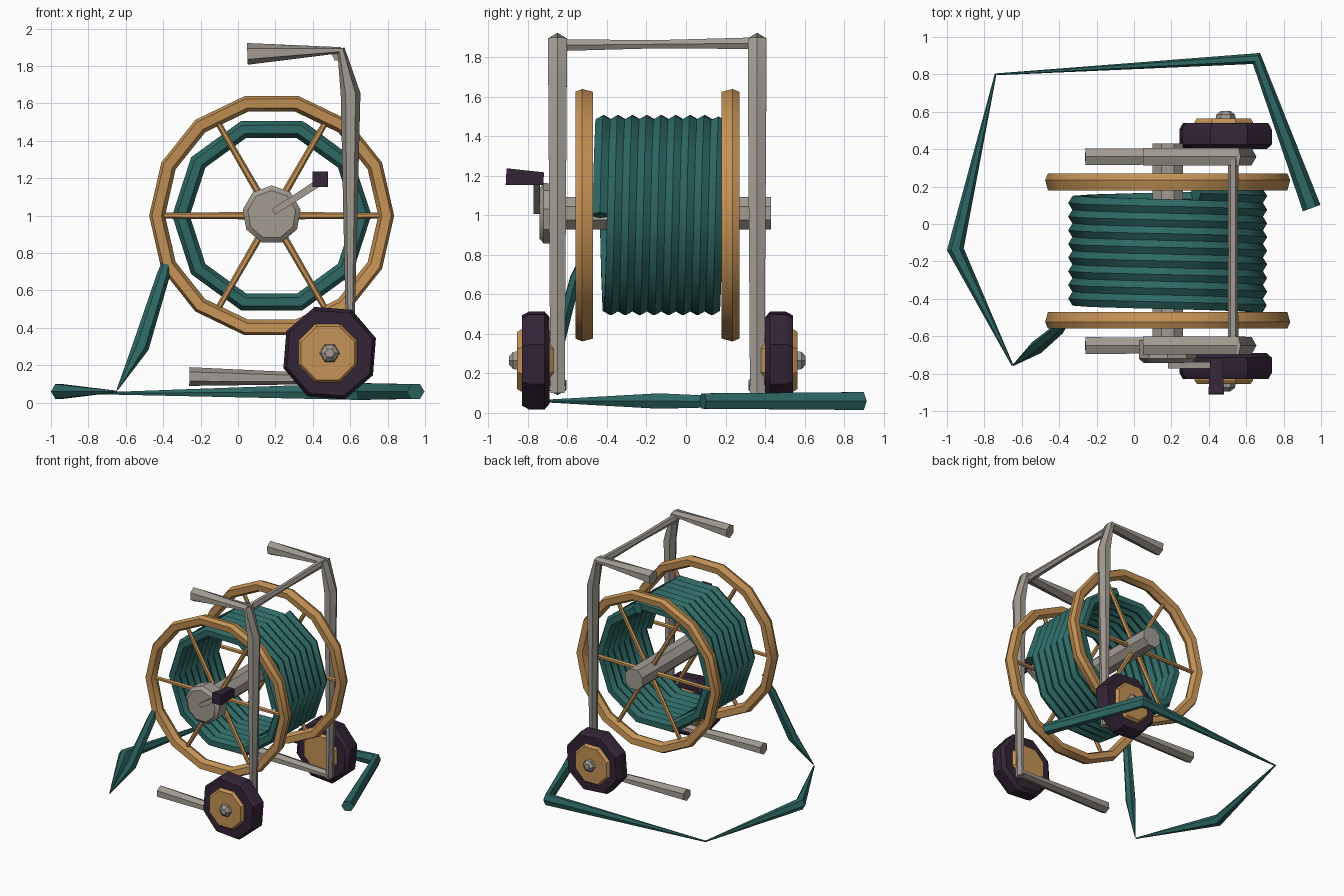
import bpy, bmesh, math
from mathutils import Vector

cube = bpy.data.objects.get("Cube")
if cube:
    bpy.data.objects.remove(cube, do_unlink=True)


def material(name, rgb):
    m = bpy.data.materials.new(name)
    m.use_nodes = True
    m.diffuse_color = (*rgb, 1)
    bsdf = m.node_tree.nodes["Principled BSDF"]
    bsdf.inputs["Base Color"].default_value = (*rgb, 1)
    bsdf.inputs["Roughness"].default_value = 0.7
    return m


TEAL = material("hose teal", (0.027, 0.14, 0.128))
ORANGE = material("warm orange", (0.56, 0.29, 0.092))
GREY = material("frame grey", (0.36, 0.33, 0.29))
DARK = material("dark rubber", (0.034, 0.018, 0.038))

MID = -0.145          # middle plane between the two sides
CX, CZ = 0.18, 1.0    # reel axis
Y, Z = Vector((0, 1, 0)), Vector((0, 0, 1))


def skin(name, rings, mat, loop=False):
    """Join equal rings of points into a surface, capped unless it loops."""
    bm = bmesh.new()
    rows = [[bm.verts.new(p) for p in ring] for ring in rings]
    n = len(rows[0])
    pairs = list(zip(rows, rows[1:])) + ([(rows[-1], rows[0])] if loop else [])
    for a, b in pairs:
        for i in range(n):
            j = (i + 1) % n
            bm.faces.new((a[i], a[j], b[j], b[i]))
    if not loop:
        bm.faces.new(rows[0])
        bm.faces.new(rows[-1])
    bmesh.ops.recalc_face_normals(bm, faces=bm.faces)
    me = bpy.data.meshes.new(name)
    bm.to_mesh(me)
    bm.free()
    me.materials.append(mat)
    ob = bpy.data.objects.new(name, me)
    bpy.context.collection.objects.link(ob)
    bpy.ops.object.select_all(action="DESELECT")
    ob.select_set(True)
    bpy.context.view_layer.objects.active = ob
    bpy.ops.object.shade_smooth_by_angle(angle=math.radians(32))
    return ob


def tube(name, path, radii, mat, ref=Y, sides=6):
    """Tube along a path; each radius is (along ref, across ref)."""
    pts = [Vector(p) for p in path]
    rings = []
    for i, p in enumerate(pts):
        before, after = pts[max(i - 1, 0)], pts[min(i + 1, len(pts) - 1)]
        t = ((p - before).normalized() + (after - p).normalized()).normalized()
        u = (ref - t * ref.dot(t)).normalized()
        v = t.cross(u)
        ru, rv = radii[i]
        angles = [math.tau * (k + 0.5) / sides for k in range(sides)]
        rings.append([p + u * ru * math.cos(a) + v * rv * math.sin(a) for a in angles])
    return skin(name, rings, mat)


def lathe(name, profile, x, z, mat, sides=8, turn=0.0, loop=False):
    """Turn a (radius, y) profile around a line parallel to y."""
    angles = [math.tau * (k + turn) / sides for k in range(sides)]
    rings = [[(x + r * math.cos(a), y, z + r * math.sin(a)) for a in angles]
             for r, y in profile]
    return skin(name, rings, mat, loop)


for side, s in (("front", -1), ("back", 1)):
    # reel rim and spokes
    ry = MID + s * 0.37
    rim = [(0.655, 0.01), (0.64, 0.045), (0.59, 0.04),
           (0.57, 0), (0.59, -0.04), (0.64, -0.045)]
    lathe(side + "_rim", [(r, ry + s * d) for r, d in rim], CX, CZ, ORANGE, 14, loop=True)
    for k in range(6):
        a = math.tau * k / 6
        c, w = math.cos(a), math.sin(a)
        ends = [(CX + r * c, ry, CZ + r * w) for r in (0.06, 0.59)]
        tube(f"{side}_spoke_{k + 1}", ends, [(0.02, 0.02), (0.016, 0.016)], ORANGE)

    # bent frame: handle, post and foot
    fy = MID + s * 0.505
    tube(side + "_handle", [(0.05, fy, 1.865), (0.55, fy, 1.885)],
         [(0.055, 0.058), (0.055, 0.016)], GREY)
    tube(side + "_post",
         [(0.55, fy, 1.895), (0.602, fy, 1.65), (0.6, fy, 0.5), (0.595, fy, 0.1)],
         [(0.055, 0.02), (0.054, 0.053), (0.045, 0.026), (0.042, 0.022)], GREY)
    tube(side + "_foot", [(-0.26, fy, 0.14), (0.6, fy, 0.125)],
         [(0.052, 0.05), (0.046, 0.024)], GREY)

    # wheel with hub and cap
    def out(profile):
        return [(r, MID + s * d) for r, d in profile]
    lathe(side + "_wheel", out([(0.23, 0.545), (0.26, 0.57), (0.26, 0.65), (0.24, 0.685)]),
          0.49, 0.265, DARK, 8, 0.4)
    lathe(side + "_wheel_hub", out([(0.15, 0.525), (0.17, 0.55), (0.17, 0.69), (0.155, 0.71)]),
          0.48, 0.265, ORANGE, 8, 0.5)
    lathe(side + "_wheel_cap", out([(0.055, 0.7), (0.05, 0.73), (0.025, 0.75)]),
          0.49, 0.265, GREY, 6)

# bar joining the two handles
tube("cross_bar", [(0.53, MID - 0.5, 1.86), (0.53, MID, 1.865), (0.53, MID + 0.5, 1.87)],
     [(0.034, 0.028), (0.024, 0.026), (0.034, 0.028)], GREY, Z)

# reel axle, hub and crank
lathe("axle", [(0.088, -0.65), (0.088, 0.43)], CX, CZ + 0.01, GREY, 8, 0.5)
lathe("crank_hub", [(0.155, -0.62), (0.157, -0.72), (0.13, -0.742)], CX, CZ + 0.005, GREY, 9, 0.25)
tube("crank_arm", [(0.19, -0.755, 1.02), (0.43, -0.755, 1.175)],
     [(0.025, 0.024), (0.025, 0.028)], GREY, sides=4)
tube("crank_grip", [(0.44, -0.72, 1.185), (0.44, -0.91, 1.195)],
     [(0.045, 0.045), (0.06, 0.06)], DARK, Z, sides=4)

# wound hose
turns, steps = 8.2, 10
coil = []
for k in range(int(turns * steps) + 1):
    a = math.tau * k / steps
    coil.append((CX + 0.485 * math.cos(a), -0.435 + 0.073 * k / steps, CZ + 0.485 * math.sin(a)))
tube("hose_coil", coil, [(0.044, 0.047)] * len(coil), TEAL)

# loose hose end hanging down and lying on the ground
tube("hose_drop", [(-0.36, -0.5, 0.84), (-0.4, -0.56, 0.68), (-0.52, -0.66, 0.3), (-0.645, -0.755, 0.07)],
     [(0.01, 0.01), (0.03, 0.035), (0.035, 0.045), (0.004, 0.004)], TEAL)
tube("hose_ground",
     [(-0.65, -0.755, 0.06), (-0.955, -0.135, 0.06), (-0.74, 0.8, 0.05),
      (0.655, 0.885, 0.06), (0.95, 0.085, 0.06)],
     [(0.005, 0.005), (0.045, 0.045), (0.006, 0.006), (0.052, 0.035), (0.045, 0.05)], TEAL, Z)
